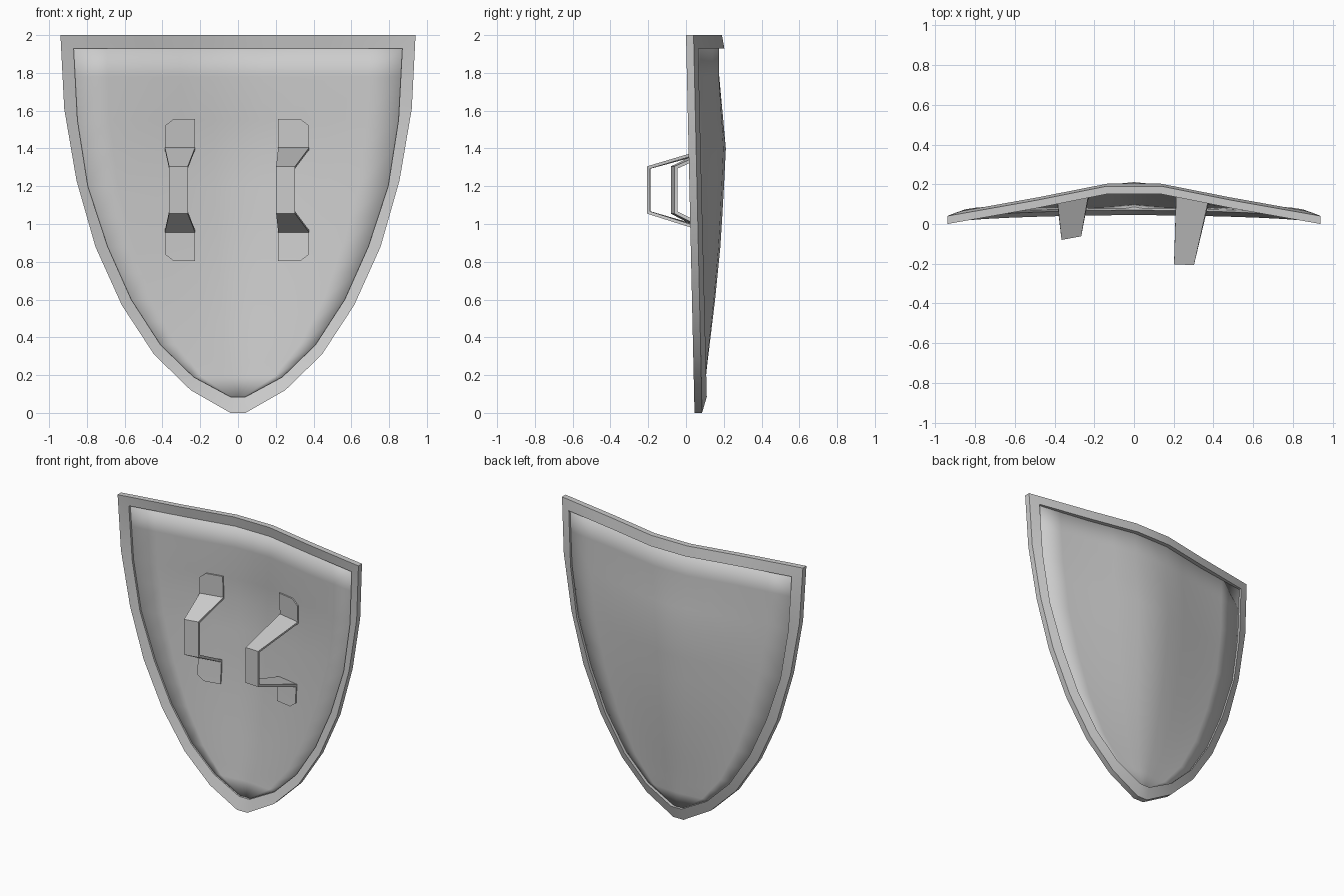
import bpy, math

if "Cube" in bpy.data.objects:
    bpy.data.objects.remove(bpy.data.objects["Cube"])


def interp(table, v):
    """Piecewise linear lookup in a table of ascending (key, value) pairs."""
    if v <= table[0][0]:
        return table[0][1]
    for (a, p), (b, q) in zip(table, table[1:]):
        if v <= b:
            return p + (q - p) * (v - a) / (b - a)
    return table[-1][1]


def make_object(name, verts, faces, angle):
    mesh = bpy.data.meshes.new(name)
    mesh.from_pydata(verts, [], faces)
    mesh.update()
    ob = bpy.data.objects.new(name, mesh)
    bpy.context.collection.objects.link(ob)
    bpy.ops.object.select_all(action='DESELECT')
    ob.select_set(True)
    bpy.context.view_layer.objects.active = ob
    bpy.ops.object.mode_set(mode='EDIT')
    bpy.ops.mesh.select_all(action='SELECT')
    bpy.ops.mesh.normals_make_consistent(inside=False)
    bpy.ops.object.mode_set(mode='OBJECT')
    bpy.ops.object.shade_smooth_by_angle(angle=math.radians(angle))
    return ob


# Right-hand half of the shield outline, bottom to top (x, z)
outer = [(0.04, 0.0), (0.25, 0.12), (0.445, 0.31), (0.615, 0.57), (0.755, 0.88),
         (0.855, 1.23), (0.92, 1.61), (0.94, 2.0)]
inner = [(0.04, 0.085), (0.235, 0.19), (0.41, 0.36), (0.565, 0.6), (0.69, 0.88),
         (0.795, 1.2), (0.85, 1.55), (0.87, 1.93)]

# Rim: four-sided section swept round the outline, (outer, inner) stations
half = []
for (ox, oz), (ix, iz) in zip(outer, inner):
    y = 0.045 * (1 - oz / 2)
    half.append(((ox, y, oz), (ix, y + 0.025, iz)))
half.append(((0.5, 0.078, 2.0), (0.48, 0.095, 1.93)))
half.append(((0.14, 0.15, 2.0), (0.135, 0.163, 1.93)))
flip = lambda p: (-p[0], p[1], p[2])
stations = half + [(flip(o), flip(i)) for o, i in reversed(half)]
T = 0.04
verts, faces = [], []
for o, i in stations:
    verts += [o, (o[0], o[1] + T, o[2]), (i[0], i[1] + T, i[2]), i]
n = len(stations)
for s in range(n):
    e = (s + 1) % n
    for k in range(4):
        m = (k + 1) % 4
        faces.append((4 * s + k, 4 * s + m, 4 * e + m, 4 * e + k))
make_object("shield_rim", verts, faces, 30)

# Panel: curved sheet with a central ridge, recessed in the rim
width_at = [(z, x) for x, z in inner]
ridge = [(0.085, 0.09), (0.27, 0.11), (0.6, 0.15), (0.9, 0.18), (1.2, 0.197),
         (1.4, 0.207), (1.78, 0.172), (1.93, 0.17)]
section = [(0, 1), (0.15, 0.92), (0.35, 0.7), (0.55, 0.46), (0.8, 0.19), (1, 0)]
top_section = [(0, 1), (0.155, 1), (0.35, 0.73), (0.55, 0.45), (0.8, 0.19), (1, 0)]


def panel_y(x, z):
    t = abs(x) / interp(width_at, z)
    edge = 0.045 + 0.04 * (1 - z / 1.93)
    k = min(1, max(0, (z - 1.4) / 0.5))
    g = (1 - k) * interp(section, t) + k * interp(top_section, t)
    return edge + (interp(ridge, z) - edge) * g


rows = [0.085, 0.19, 0.27, 0.36, 0.48, 0.6, 0.74, 0.88, 1.04, 1.2, 1.4, 1.55, 1.78, 1.93]
cols = [-1, -0.8, -0.55, -0.35, -0.155, 0, 0.155, 0.35, 0.55, 0.8, 1]
verts = []
for z in rows:
    w = interp(width_at, z)
    verts += [(t * w, panel_y(t * w, z), z) for t in cols]
c = len(cols)
faces = [(r * c + i, r * c + i + 1, (r + 1) * c + i + 1, (r + 1) * c + i)
         for r in range(len(rows) - 1) for i in range(c - 1)]
panel = make_object("shield_panel", verts, faces, 60)
solid = panel.modifiers.new("thickness", 'SOLIDIFY')
solid.thickness = 0.008
solid.offset = 0


# Straps: flat bands with pads on the panel and a raised grip
def strap(name, side, pad, grip, grip_y, tilt):
    """pad and grip are (inner x, outer x) distances from the middle."""
    upper = []
    for z, outer_x in ((1.555, pad[1] - 0.045), (1.52, pad[1]), (1.405, pad[1])):
        upper.append([(side * x, panel_y(x, z) - 0.014, z) for x in (pad[0], outer_x)])
    upper.append([(side * grip[0], grip_y + tilt, 1.305), (side * grip[1], grip_y, 1.305)])
    lower = []
    for row in reversed(upper):
        lower.append([(x, y, 2.36 - z) for x, y, z in row])
    # lower pads sit on the panel at their own height
    for row in lower[1:]:
        row[:] = [(x, panel_y(x, z) - 0.014, z) for x, y, z in row]
    path = upper + lower
    verts, faces = [], []
    for a, b in path:
        for d in (0, 0.016):
            verts += [(a[0], a[1] + d, a[2]), (b[0], b[1] + d, b[2])]
    # thickness of the sloping legs is measured in y, so shift their back edges in z
    for r in (2, 3, 4, 5):
        dz = -0.012 if r < 4 else 0.012
        for k in (2, 3):
            x, y, z = verts[4 * r + k]
            verts[4 * r + k] = (x, y, z + dz)
    for r in range(len(path) - 1):
        p, q = 4 * r, 4 * r + 4
        for i, j in ((0, 1), (1, 3), (3, 2), (2, 0)):
            faces.append((p + i, p + j, q + j, q + i))
    e = 4 * (len(path) - 1)
    faces += [(0, 1, 3, 2), (e, e + 1, e + 3, e + 2)]
    make_object(name, verts, faces, 50)


strap("left_arm_strap", -1, (0.227, 0.387), (0.266, 0.365), -0.08, 0.018)
strap("right_hand_strap", 1, (0.213, 0.377), (0.202, 0.302), -0.207, 0.004)
